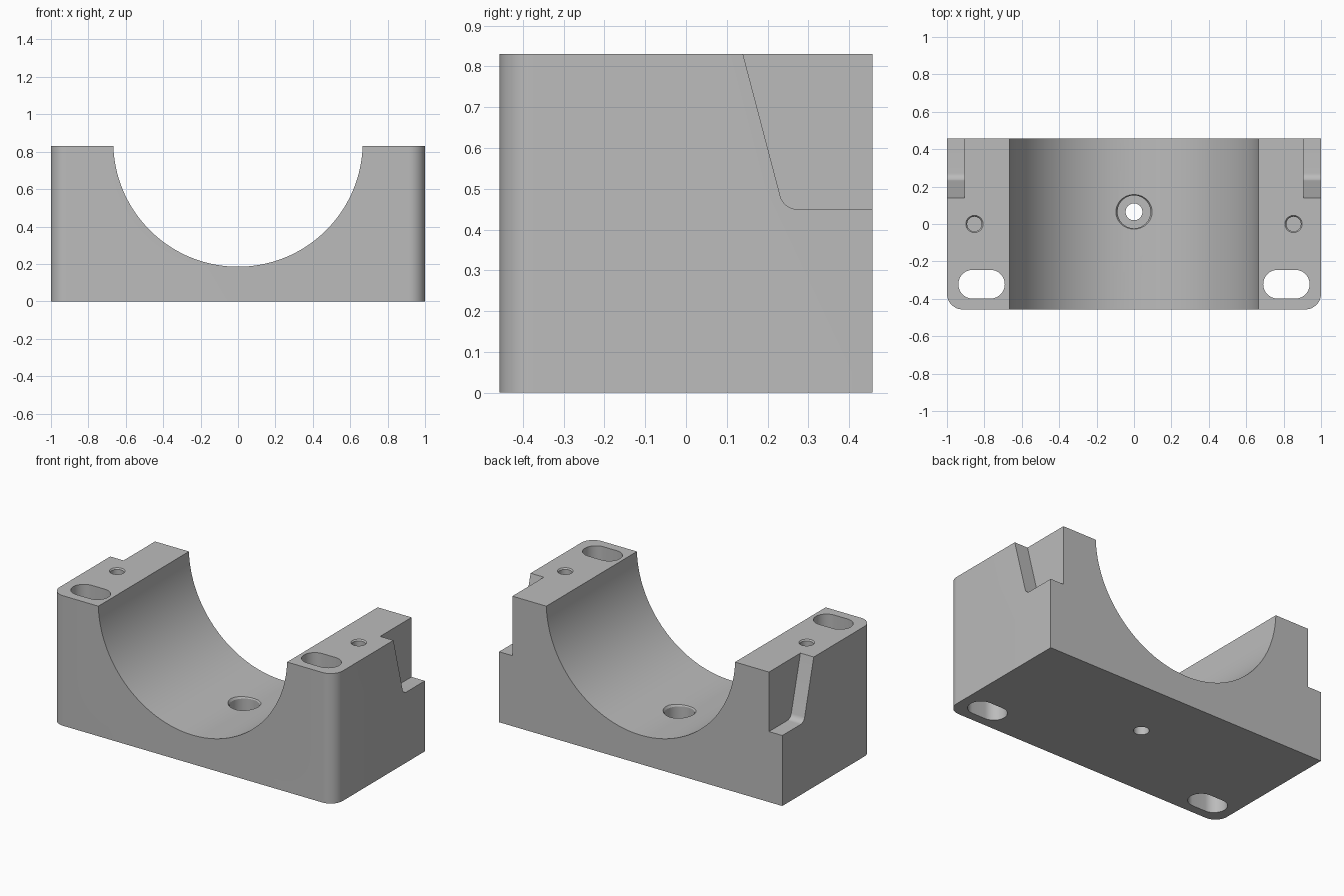
import bpy, bmesh
from math import sin, cos, pi, radians
from mathutils import Vector

cube = bpy.data.objects.get("Cube")
if cube:
    bpy.data.objects.remove(cube, do_unlink=True)

W, D, H = 1.0, 0.457, 0.83   # half width, half depth, height

grey = bpy.data.materials.new("machined_grey")
grey.use_nodes = True
colour = (0.5, 0.5, 0.5, 1)
grey.diffuse_color = colour
grey.node_tree.nodes["Principled BSDF"].inputs["Base Color"].default_value = colour


def arc(cx, cy, r, start, end, n):
    """Points on an arc, angles in degrees."""
    angles = [radians(start + (end - start) * i / n) for i in range(n + 1)]
    return [(cx + r * cos(a), cy + r * sin(a)) for a in angles]


def prism(name, points, low, high, axis="z"):
    """Extrude a 2D outline along one axis between low and high."""
    place = {"x": lambda u, v, w: (w, u, v),
             "y": lambda u, v, w: (u, w, v),
             "z": lambda u, v, w: (u, v, w)}[axis]
    bm = bmesh.new()
    face = bm.faces.new([bm.verts.new(place(u, v, low)) for u, v in points])
    moved = bmesh.ops.extrude_face_region(bm, geom=[face])["geom"]
    step = Vector(place(0, 0, high - low))
    bmesh.ops.translate(bm, vec=step, verts=[g for g in moved if isinstance(g, bmesh.types.BMVert)])
    bmesh.ops.recalc_face_normals(bm, faces=bm.faces)
    return finish(name, bm)


def turned(name, x, y, levels, n=48):
    """Closed round cutter from (radius, z) levels."""
    bm = bmesh.new()
    rings = [[bm.verts.new((px, py, z)) for px, py in arc(x, y, r, 0, 360 - 360 / n, n - 1)]
             for r, z in levels]
    for a, b in zip(rings, rings[1:]):
        for i in range(n):
            j = (i + 1) % n
            bm.faces.new((a[i], a[j], b[j], b[i]))
    bm.faces.new(rings[0])
    bm.faces.new(rings[-1])
    bmesh.ops.recalc_face_normals(bm, faces=bm.faces)
    return finish(name, bm)


def finish(name, bm):
    mesh = bpy.data.meshes.new(name)
    bm.to_mesh(mesh)
    bm.free()
    mesh.materials.append(grey)
    obj = bpy.data.objects.new(name, mesh)
    bpy.context.collection.objects.link(obj)
    return obj


# Block with rounded front corners
R = 0.085
outline = [(W, D), (-W, D)]
outline += arc(-W + R, -D + R, R, 180, 270, 12) + arc(W - R, -D + R, R, 270, 360, 12)
block = prism("bearing_block", outline, 0, H)

# Half-round saddle
cutters = [prism("saddle_cutter", arc(0, 0.852, 0.667, 0, 357.5, 143), -1, 1, "y")]

# Bolt hole with a counterbore and broken rim
cutters.append(turned("bolt_cutter", 0, 0.065, [
    (0.045, -0.1), (0.045, 0.08), (0.088, 0.08), (0.088, 0.178), (0.102, 0.2), (0.102, 0.4)]))

for side in (-1, 1):
    # Slotted mounting hole
    slot = arc(side * 0.815 + 0.047, -0.322, 0.077, -90, 90, 20)
    slot += arc(side * 0.815 - 0.047, -0.322, 0.077, 90, 270, 20)
    cutters.append(prism("slot_cutter", slot, -0.1, 1))
    # Blind pin hole
    cutters.append(turned("pin_cutter", side * 0.853, 0, [
        (0.039, 0.6), (0.039, H - 0.008), (0.046, H), (0.046, 1)]))
    # Rear side notch with slanted wall and filleted corner
    notch = [(0.6, 1), (0.095, 1)] + arc(0.272, 0.492, 0.042, 194.5, 270, 8) + [(0.6, 0.45)]
    cutters.append(prism("notch_cutter", notch, side * 0.906, side * 1.2, "x"))

# Cut and clean up
for cutter in cutters:
    mod = block.modifiers.new(cutter.name, "BOOLEAN")
    mod.operation = "DIFFERENCE"
    mod.solver = "EXACT"
    mod.object = cutter
    cutter.hide_render = True

bpy.ops.object.select_all(action="DESELECT")
block.select_set(True)
bpy.context.view_layer.objects.active = block
for mod in list(block.modifiers):
    bpy.ops.object.modifier_apply(modifier=mod.name)
for cutter in cutters:
    bpy.data.objects.remove(cutter, do_unlink=True)
bpy.ops.object.shade_smooth_by_angle(angle=radians(30))
